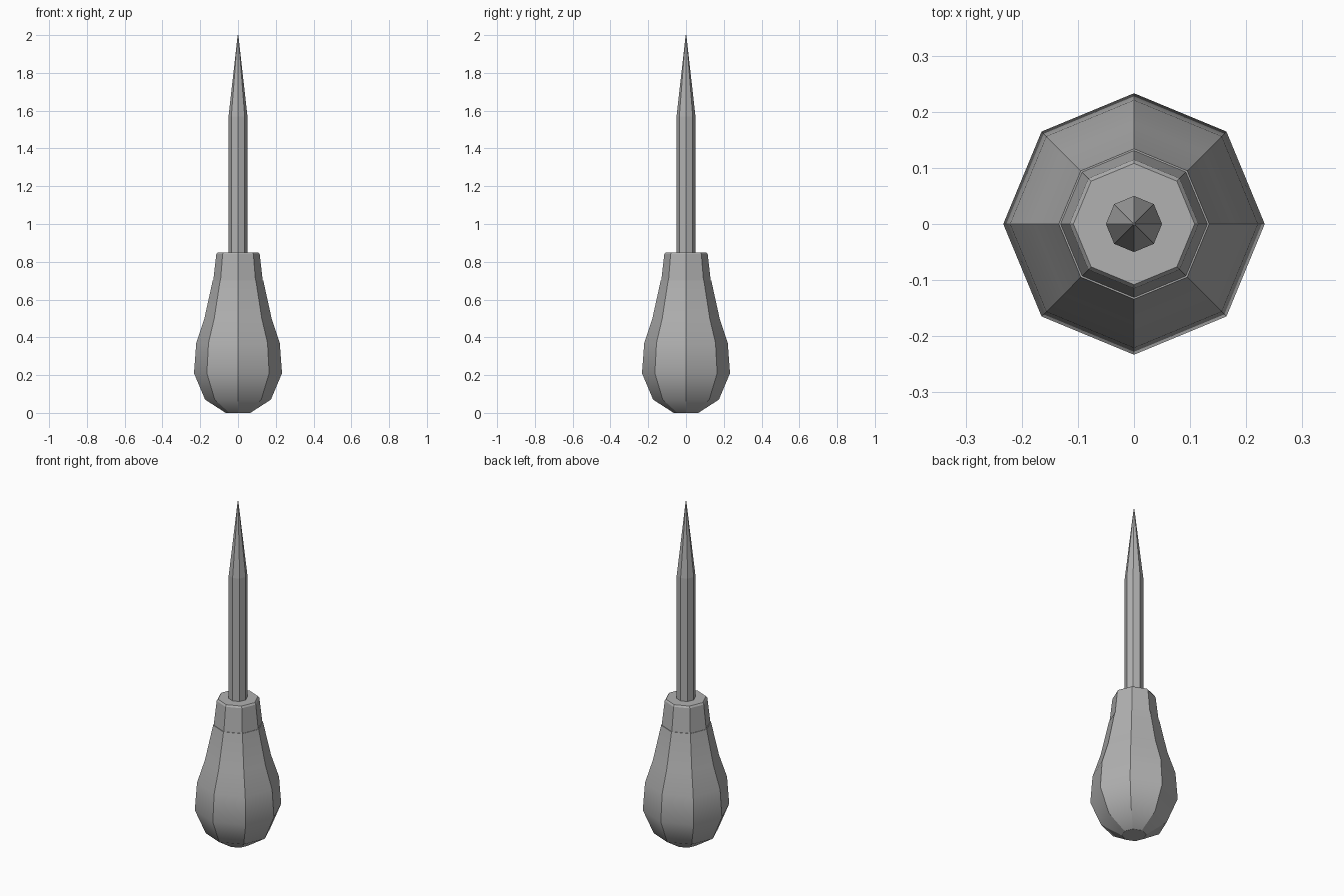
import bpy, bmesh, math

if "Cube" in bpy.data.objects:
    bpy.data.objects.remove(bpy.data.objects["Cube"])

SIDES = 8

# Dark grey shared by every part
grey = bpy.data.materials.new("dark_grey")
grey.diffuse_color = (0.44, 0.44, 0.44, 1)
grey.use_nodes = True
grey.node_tree.nodes["Principled BSDF"].inputs["Base Color"].default_value = grey.diffuse_color

def lathe(name, profile, smooth=False):
    """Closed eight-sided turned solid from (radius, z) pairs; optionally smooth lengthwise."""
    bm = bmesh.new()
    rings = [[bm.verts.new((r * math.cos(i * math.tau / SIDES),
                            r * math.sin(i * math.tau / SIDES), z)) for i in range(SIDES)]
             for r, z in profile]
    for a, b in zip(rings, rings[1:]):
        for i in range(SIDES):
            j = (i + 1) % SIDES
            face = bm.faces.new((a[i], a[j], b[j], b[i]))
            face.smooth = smooth
    for ring in (rings[0], rings[-1]):
        bm.faces.new(ring)
    bmesh.ops.recalc_face_normals(bm, faces=bm.faces)
    # crisp lengthwise corners and end caps, soft bends along the profile
    z_ends = (profile[0][1], profile[-1][1])
    for e in bm.edges:
        z0, z1 = e.verts[0].co.z, e.verts[1].co.z
        level = abs(z0 - z1) < 1e-5
        e.smooth = level and min(abs(z0 - z) for z in z_ends) > 1e-5
    mesh = bpy.data.meshes.new(name)
    bm.to_mesh(mesh)
    bm.free()
    mesh.materials.append(grey)
    obj = bpy.data.objects.new(name, mesh)
    bpy.context.collection.objects.link(obj)
    return obj

# Pear-shaped grip
lathe("handle", [(0.065, 0.0), (0.174, 0.07), (0.233, 0.21),
                 (0.221, 0.37), (0.178, 0.50), (0.134, 0.70)], smooth=True)

# Collar with a small chamfer on its upper rim
lathe("ferrule", [(0.132, 0.69), (0.115, 0.84), (0.108, 0.85)])

# Straight shaft ending in a long point
lathe("spike", [(0.05, 0.80), (0.05, 1.57), (0.002, 2.0)])
